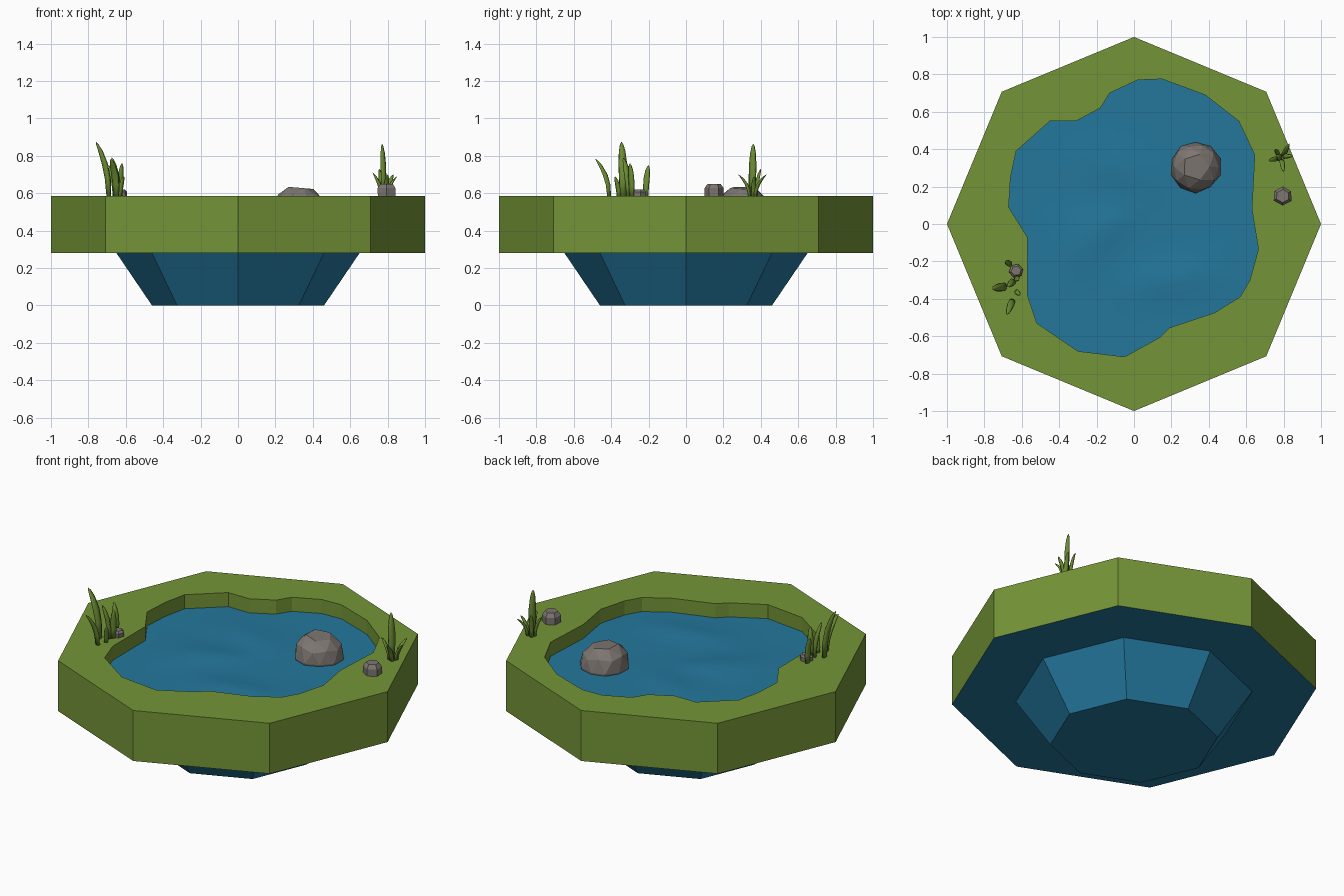
import bpy, bmesh, math, random
from mathutils import Vector

if "Cube" in bpy.data.objects:
    bpy.data.objects.remove(bpy.data.objects["Cube"])

random.seed(4)


def material(name, rgb):
    m = bpy.data.materials.new(name)
    m.diffuse_color = (*rgb, 1)
    m.use_nodes = True
    m.node_tree.nodes["Principled BSDF"].inputs["Base Color"].default_value = m.diffuse_color
    return m


GRASS = material("grass green", (0.175, 0.300, 0.038))
BLUE = material("water blue", (0.017, 0.185, 0.335))
LEAF = material("reed green", (0.150, 0.265, 0.034))
STONE = material("stone grey", (0.205, 0.180, 0.165))


def finish(name, bm, mat, smooth=False):
    me = bpy.data.meshes.new(name)
    bm.to_mesh(me)
    bm.free()
    me.materials.append(mat)
    for p in me.polygons:
        p.use_smooth = smooth
    ob = bpy.data.objects.new(name, me)
    bpy.context.collection.objects.link(ob)
    return ob


def ring(bm, pts, z):
    return [bm.verts.new((x, y, z)) for x, y in pts]


def bridge(bm, a, b):
    n = len(a)
    for i in range(n):
        j = (i + 1) % n
        bm.faces.new((a[i], a[j], b[j], b[i]))


def octagon(r):
    return [(r * math.cos(i * math.pi / 4), r * math.sin(i * math.pi / 4)) for i in range(8)]


# Pond shoreline seen from above
SHORE = [(.02, .77), (.15, .775), (.38, .69), (.56, .55), (.645, .37), (.63, .08), (.665, -.135),
         (.62, -.3), (.567, -.39), (.43, -.475), (.19, -.555), (.14, -.605), (-.05, -.71),
         (-.30, -.68), (-.52, -.53), (-.57, -.38), (-.57, -.07), (-.67, .09), (-.66, .25),
         (-.63, .39), (-.45, .55), (-.31, .55), (-.18, .62), (-.13, .70)][::-1]
TOP, MID, WATER = .585, .28, .50

# Grass bank: octagon outside, shoreline inside
bm = bmesh.new()
low, high = ring(bm, octagon(1), MID), ring(bm, octagon(1), TOP)
bridge(bm, low, high)
rim, foot = ring(bm, SHORE, TOP), ring(bm, SHORE, WATER - .04)
bridge(bm, rim, foot)
edges = [bm.edges.get((r[i - 1], r[i])) for r in (high, rim) for i in range(len(r))]
res = bmesh.ops.triangle_fill(bm, use_beauty=True, edges=edges)
for f in res["geom"]:
    if isinstance(f, bmesh.types.BMFace):
        f.normal_update()
        if f.normal.z < 0:
            f.normal_flip()
finish("grass_bank", bm, GRASS)

# Basin underneath: flat underside and tapered bowl
bm = bmesh.new()
a, b, c = ring(bm, octagon(.46), 0), ring(bm, octagon(.65), MID), ring(bm, octagon(1), MID)
bm.faces.new(a[::-1])
bridge(bm, a, b)
bridge(bm, b, c)
finish("basin", bm, BLUE)


# Water surface with a few gentle swells
def swell(x, y):
    h = 0
    for cx, cy, ang, amp in ((-.25, -.08, .55, .022), (.22, -.30, .05, .018), (-.1, .3, -.4, .01)):
        u = (x - cx) * math.cos(ang) + (y - cy) * math.sin(ang)
        v = -(x - cx) * math.sin(ang) + (y - cy) * math.cos(ang)
        h += amp * math.exp(-(u / .22) ** 2 - (v / .09) ** 2)
    return h


bm = bmesh.new()
CX, CY = .02, .03
rings = []
for k in range(12):
    s = 1 - k / 12
    pts = [(CX + (x - CX) * s, CY + (y - CY) * s) for x, y in SHORE]
    r = ring(bm, pts, WATER)
    if k:
        for v in r:
            v.co.z += swell(v.co.x, v.co.y)
        bridge(bm, rings[-1], r)
    rings.append(r)
mid = bm.verts.new((CX, CY, WATER + swell(CX, CY)))
for i in range(len(SHORE)):
    bm.faces.new((rings[-1][i - 1], rings[-1][i], mid))
finish("water", bm, BLUE, True)


# Large faceted rock in the water
bm = bmesh.new()
bmesh.ops.create_icosphere(bm, subdivisions=2, radius=1)
for v in bm.verts:
    d = v.co * random.uniform(.95, 1.03)
    z = min(d.z, .82) * .145
    v.co = (.33 + d.x * .138, .305 + d.y * .138, .51 + z - d.x * .014 * max(d.z, 0))
finish("pond_rock", bm, STONE)


# Small pebbles on the bank
def pebble(name, x, y, r, h, turn):
    bm = bmesh.new()
    prof = ((1, -.01), (1.02, h * .65), (.7, h))
    rs = []
    for s, z in prof:
        pts = [(x + r * s * math.cos(turn + i * math.tau / 6) * (1 + .08 * (i % 2)),
                y + r * s * math.sin(turn + i * math.tau / 6)) for i in range(6)]
        rs.append(ring(bm, pts, TOP + z))
    bridge(bm, rs[0], rs[1])
    bridge(bm, rs[1], rs[2])
    bm.faces.new(rs[2])
    bm.faces.new(rs[0][::-1])
    finish(name, bm, STONE)


pebble("pebble_right", .795, .15, .05, .065, .5)
pebble("pebble_left", -.63, -.25, .037, .035, .2)


# Curved tapering reed blades, drawn from base to tip
def blade(name, base, tip, w):
    bm = bmesh.new()
    p0, p2 = Vector((*base, TOP - .01)), Vector(tip)
    p1 = Vector((p0.x, p0.y, p0.z + (p2.z - p0.z) * .6))
    rs = []
    ang = math.atan2(p2.y - p0.y, p2.x - p0.x)
    for t, s in ((0, .75), (.3, .95), (.55, 1), (.8, .75), (.94, .4)):
        c = p0 * (1 - t) ** 2 + p1 * 2 * t * (1 - t) + p2 * t * t
        pts = []
        for i in range(6):
            u = w * s * .65 * math.cos(i * math.tau / 6)
            v = w * s * math.sin(i * math.tau / 6)
            pts.append((c.x + u * math.cos(ang) - v * math.sin(ang),
                        c.y + u * math.sin(ang) + v * math.cos(ang)))
        rs.append(ring(bm, pts, c.z))
    for a, b in zip(rs, rs[1:]):
        bridge(bm, a, b)
    end = bm.verts.new(p2)
    for i in range(6):
        bm.faces.new((rs[-1][i - 1], rs[-1][i], end))
    bm.faces.new(rs[0][::-1])
    finish(name, bm, LEAF, True)


REEDS = {
    "reed_left": [((-.69, -.335), (-.76, -.345, .875), .026), ((-.65, -.41), (-.68, -.485, .785), .021),
                  ((-.645, -.305), (-.675, -.335, .79), .021), ((-.63, -.29), (-.62, -.30, .76), .019),
                  ((-.66, -.215), (-.69, -.20, .75), .018), ((-.63, -.36), (-.61, -.38, .69), .015)],
    "reed_right": [((.78, .355), (.77, .36, .865), .022), ((.765, .35), (.72, .34, .71), .015),
                   ((.79, .34), (.80, .28, .70), .015), ((.80, .37), (.83, .43, .70), .015),
                   ((.80, .36), (.85, .365, .69), .014), ((.77, .375), (.755, .40, .73), .014)],
}
for name, blades in REEDS.items():
    for i, (base, tip, w) in enumerate(blades):
        blade(f"{name}_{i + 1}", base, tip, w)
